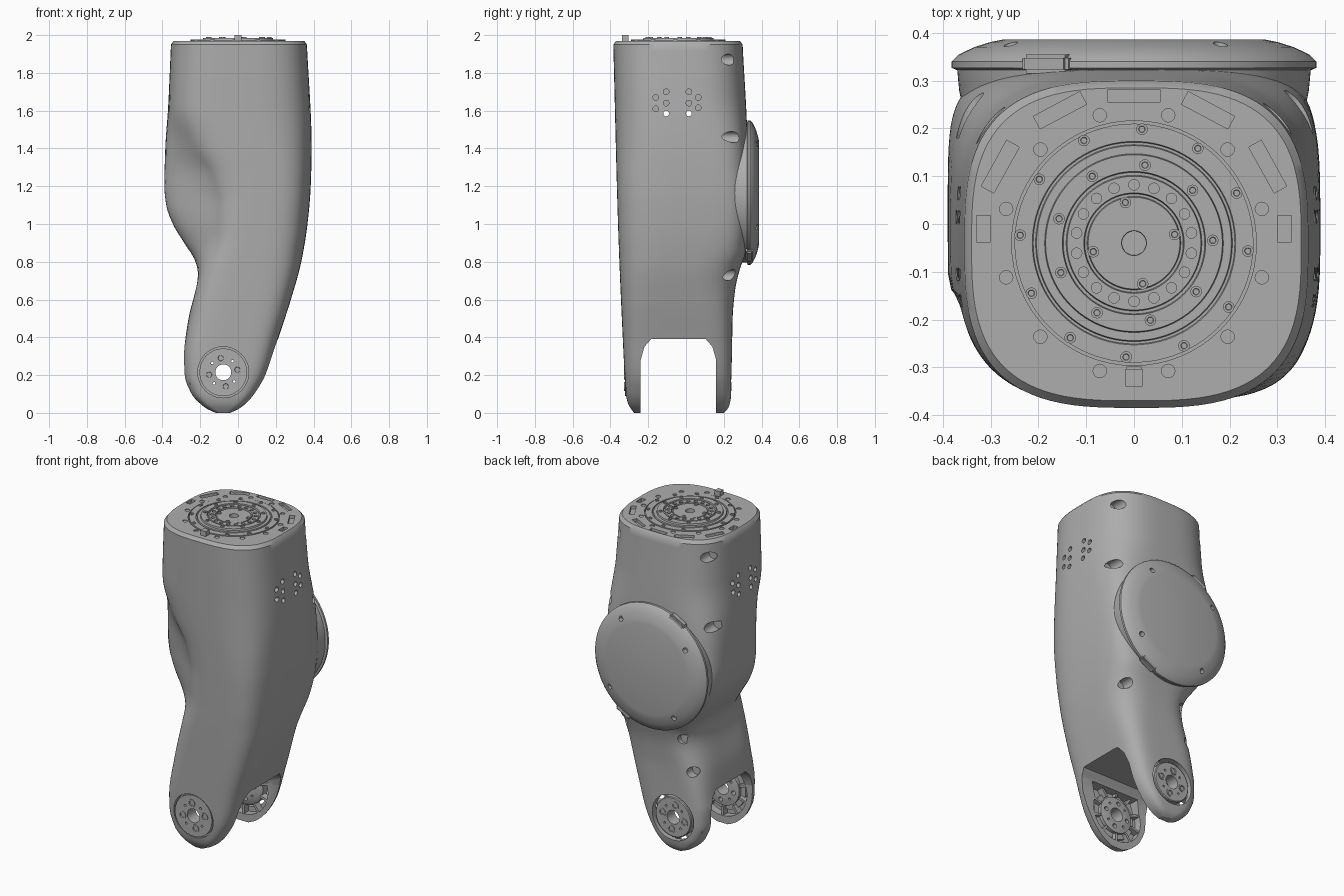
import bpy, bmesh, math
from mathutils import Vector, Matrix

default = bpy.data.objects.get("Cube")
if default:
    bpy.data.objects.remove(default, do_unlink=True)

grey = bpy.data.materials.new("satin grey")
grey.use_nodes = True
colour = (0.42, 0.42, 0.42, 1)
grey.diffuse_color = colour
grey.node_tree.nodes["Principled BSDF"].inputs["Base Color"].default_value = colour


# ---------- helpers ----------
def curve(keys, z):
    """Smooth monotone interpolation through (z, value) keys."""
    if z <= keys[0][0]:
        return keys[0][1]
    if z >= keys[-1][0]:
        return keys[-1][1]
    slope = [(b[1] - a[1]) / (b[0] - a[0]) for a, b in zip(keys, keys[1:])]
    tang = [slope[0]]
    for a, b in zip(slope, slope[1:]):
        tang.append(2 * a * b / (a + b) if a * b > 0 else 0)
    tang.append(slope[-1])
    i = next(k for k in range(len(slope)) if z <= keys[k + 1][0])
    h = keys[i + 1][0] - keys[i][0]
    t = (z - keys[i][0]) / h
    s = t * t * (3 - 2 * t)
    bend = t * (1 - t) * h * ((1 - t) * tang[i] - t * tang[i + 1])
    return keys[i][1] * (1 - s) + keys[i + 1][1] * s + bend


def loft(bm, rings):
    rows = [[bm.verts.new(p) for p in ring] for ring in rings]
    n = len(rows[0])
    for a, b in zip(rows, rows[1:]):
        for i in range(n):
            j = (i + 1) % n
            bm.faces.new((a[i], a[j], b[j], b[i]))
    bm.faces.new(rows[0][::-1])
    bm.faces.new(rows[-1])


def lathe(bm, profile, origin, axis="Z", seg=64):
    turn = Vector((0, 1, 0) if axis == "Y" else (0, 0, 1)).to_track_quat("Z", "Y")
    rings = []
    for r, h in profile:
        ang = [math.tau * i / seg for i in range(seg)]
        rings.append([Vector(origin) + turn @ Vector((r * math.cos(a), r * math.sin(a), h)) for a in ang])
    loft(bm, rings)


def cyl(bm, p, q, r, seg=24):
    p, q = Vector(p), Vector(q)
    m = Matrix.Translation((p + q) / 2) @ (q - p).to_track_quat("Z", "Y").to_matrix().to_4x4()
    bmesh.ops.create_cone(bm, cap_ends=True, segments=seg, radius1=r, radius2=r, depth=(q - p).length, matrix=m)


def box(bm, centre, size, angle=0, axis="Z"):
    m = Matrix.Translation(centre) @ Matrix.Rotation(angle, 4, axis) @ Matrix.Diagonal((*size, 1))
    bmesh.ops.create_cube(bm, size=1, matrix=m)


def prism(bm, pts, axis, lo, hi):
    def place(a, b, d):
        return (d, a, b) if axis == "X" else (a, d, b) if axis == "Y" else (a, b, d)
    loft(bm, [[place(a, b, d) for a, b in pts] for d in (lo, hi)])


def polar(cx, cy, r, deg):
    return cx + r * math.cos(math.radians(deg)), cy + r * math.sin(math.radians(deg))


def part(name, build, angle=35):
    bm = bmesh.new()
    build(bm)
    bmesh.ops.recalc_face_normals(bm, faces=bm.faces)
    mesh = bpy.data.meshes.new(name)
    bm.to_mesh(mesh)
    bm.free()
    mesh.materials.append(grey)
    mesh.shade_smooth()
    mesh.set_sharp_from_angle(angle=math.radians(angle))
    obj = bpy.data.objects.new(name, mesh)
    bpy.context.scene.collection.objects.link(obj)
    return obj


def cut(obj, build):
    tool = part("cutter", build)
    mod = obj.modifiers.new("cut", "BOOLEAN")
    mod.operation, mod.solver, mod.object = "DIFFERENCE", "EXACT", tool
    bpy.context.view_layer.update()
    mesh = bpy.data.meshes.new_from_object(obj.evaluated_get(bpy.context.evaluated_depsgraph_get()))
    obj.modifiers.clear()
    obj.data = mesh
    bpy.data.objects.remove(tool, do_unlink=True)
    mesh.shade_smooth()
    mesh.set_sharp_from_angle(angle=math.radians(35))


# ---------- main shell: outline curves over height ----------
left_front = [(0, -.12), (.02, -.165), (.05, -.205), (.1, -.25), (.2, -.288), (.3, -.292), (.5, -.262),
              (.76, -.212), (.95, -.165), (1.1, -.165), (1.25, -.2), (1.42, -.3), (1.62, -.368), (1.95, -.355)]
left_back = [(.3, -.292), (.5, -.262), (.74, -.212), (.8, -.225), (.9, -.285), (1, -.345),
             (1.1, -.38), (1.2, -.39), (1.4, -.385), (1.62, -.37), (1.95, -.355)]
right = [(0, -.04), (.02, .005), (.05, .045), (.1, .09), (.2, .15), (.4, .215), (.6, .28),
         (.8, .335), (1, .368), (1.2, .385), (1.4, .39), (1.95, .365)]
front = [(0, -.275), (.02, -.29), (.05, -.307), (.1, -.318), (.4, -.335), (1, -.36), (1.95, -.385)]
back = [(0, .2), (.02, .22), (.05, .232), (.1, .24), (.5, .247), (.65, .26), (.76, .285),
        (.86, .318), (1, .325), (1.4, .325), (1.95, .3)]
square_front = [(0, 6), (.4, 5), (1, 3.5), (1.95, 3)]
square_back = [(0, 6), (.4, 5), (.7, 3.5), (1.1, 6), (1.3, 5), (1.7, 3), (1.95, 3)]


def section(z, inset=0, lift=0):
    yf, yb, xr = curve(front, z) + inset, curve(back, z) - inset, curve(right, z) - inset
    lf, lb = curve(left_front, z), (curve(left_back, z) if z > .3 else curve(left_front, z))
    ring = []
    for i in range(96):
        a = math.tau * (i + .5) / 96
        c, s = math.cos(a), math.sin(a)
        n = 2 / curve(square_back if s > 0 else square_front, z)
        u, v = math.copysign(abs(c) ** n, c), math.copysign(abs(s) ** n, s)
        y = (yf + yb) / 2 + (yb - yf) / 2 * v
        t = min(1, max(0, (y + .32) / .2))
        xl = lf + (lb - lf) * t * t * (3 - 2 * t) + inset
        ring.append(((xl + xr) / 2 + (xr - xl) / 2 * u, y, z + lift))
    return ring


def shell(bm):
    rows = 80
    rings = [section(1.95 * (i / rows) ** 1.4) for i in range(rows + 1)]
    loft(bm, rings + [section(1.95, .015, .02)])


body = part("leg_shell", shell)
HUB = (-.078, .215)

# fork opening between the two lower arms
fork = [(-.24, -.1), (-.24, .28), (-.22, .35), (-.185, .39), (.105, .39), (.14, .35), (.16, .28), (.16, -.1)]
cut(body, lambda bm: prism(bm, fork, "X", -1, 1))


def pockets(bm):
    outline = [polar(*HUB, .17, d) for d in range(160, 390, 10)] + [(.12, .35), (-.21, .35)]
    prism(bm, outline, "Y", -.285, -.2)
    prism(bm, outline, "Y", .12, .205)


def hub_bores(bm):
    cyl(bm, (HUB[0], -.5, HUB[1]), (HUB[0], -.2, HUB[1]), .135, 48)
    cyl(bm, (HUB[0], .1, HUB[1]), (HUB[0], .5, HUB[1]), .14, 48)


def shell_holes(bm):
    # side vents, the lowest pair passing right through
    for y, z in [(-.16, 1.67), (-.16, 1.61), (-.105, 1.7), (-.105, 1.64), (.015, 1.7), (.015, 1.64),
                 (.065, 1.67), (.065, 1.615)]:
        for side in (-1, 1):
            cyl(bm, (side * .5, y, z), (side * .3, y, z), .015, 16)
    for y in (-.105, .015):
        cyl(bm, (-.5, y, 1.585), (.5, y, 1.585), .015, 16)
    # screw wells sunk from the back
    for x, y, z in [(-.3, .16, 1.87), (.3, .16, 1.87), (.345, .18, 1.46), (-.345, .18, 1.46),
                    (.255, .18, .73), (-.15, .22, .715), (-.2, .18, .52)]:
        cyl(bm, (x, y, z), (x, .5, z), .03)
    # top recess, slots and shallow spot faces
    cyl(bm, (0, -.04, 1.955), (0, -.04, 2.1), .256, 64)
    box(bm, (0, .268, 1.99), (.11, .025, .08))
    for s in (-1, 1):
        box(bm, (s * .155, .238, 1.99), (.11, .03, .08), -s * math.radians(28))
        box(bm, (s * .28, .12, 1.99), (.11, .03, .08), -s * math.radians(61))
        box(bm, (s * .315, -.01, 1.99), (.03, .055, .08))
    for k in range(12):
        x, y = polar(0, -.04, .277, 15 + 30 * k)
        cyl(bm, (x, y, 1.966), (x, y, 2.1), .014, 16)
    box(bm, (0, -.318, 1.99), (.03, .04, .05))


for tool in (pockets, hub_bores, shell_holes):
    cut(body, tool)


# ---------- pivot hubs and ribs on both arms ----------
def hub(name, profile):
    obj = part(name, lambda bm: lathe(bm, profile, (HUB[0], 0, HUB[1]), "Y"))

    def holes(bm):
        cyl(bm, (HUB[0], -1, HUB[1]), (HUB[0], 1, HUB[1]), .042, 32)
        for k in range(4):
            x, z = polar(*HUB, .076, 10 + 90 * k)
            cyl(bm, (x, -1, z), (x, 1, z), .013, 16)
            x, z = polar(*HUB, .076, 50 + 90 * k)
            cyl(bm, (x, -1, z), (x, 1, z), .007, 12)
    cut(obj, holes)


hub("front_hub", [(.126, -.323), (.126, -.295), (.14, -.295), (.14, -.27), (.11, -.27), (.11, -.25), (.07, -.243)])
hub("back_hub", [(.07, .163), (.11, .17), (.122, .18), (.122, .232), (.117, .236)])


def screw_rings(bm):
    for k in range(4):
        x, z = polar(*HUB, .076, 10 + 90 * k)
        for y, s in ((-.323, -1), (.236, 1)):
            lathe(bm, [(.024, -.003 * s), (.024, .004 * s), (.015, .004 * s), (.013, -.002 * s)], (x, y, z), "Y", 20)


part("hub_screws", screw_rings)


def ribs(bm):
    for k in range(10):
        d = 18 + 36 * k
        x, z = polar(*HUB, .152, d)
        for y in (-.267, .187):
            box(bm, (x, y, z), (.07, .044, .014), -math.radians(d), "Y")


part("arm_ribs", ribs)

# ---------- round back cover ----------
cover = part("back_cover", lambda bm: lathe(bm, [
    (.33, .1), (.366, .28), (.37, .322), (.382, .327), (.382, .34), (.368, .354),
    (.335, .37), (.3, .381), (.275, .386)], (0, 0, 1.165), "Y", 96))


def cover_holes(bm):
    for k in range(4):
        x, z = polar(0, 1.165, .315, 55 + 90 * k)
        cyl(bm, (x, .35, z), (x, .5, z), .015, 16)


cut(cover, cover_holes)


def tabs(bm):
    for d in (119, 299):
        x, z = polar(0, 1.165, .37, d)
        box(bm, (x, .335, z), (.04, .04, .11), -math.radians(d), "Y")
    bmesh.ops.bevel(bm, geom=bm.edges[:], offset=.008, segments=2, affect="EDGES")


part("cover_tabs", tabs)

# ---------- top drive flange ----------
flange = part("top_flange", lambda bm: lathe(bm, [
    (.25, 1.945), (.25, 1.973), (.213, 1.973), (.211, 1.967), (.206, 1.967), (.204, 1.975), (.187, 1.975),
    (.185, 1.985), (.15, 1.985), (.148, 1.975), (.142, 1.975), (.14, 1.983), (.105, 1.983), (.103, 1.972),
    (.098, 1.972), (.096, 1.98), (.026, 1.98), (.025, 1.95)], (0, -.04, 0), seg=96), 30)


def flange_holes(bm):
    for k in range(18):
        x, y = polar(0, -.04, .122, 10 + 20 * k)
        cyl(bm, (x, y, 1.965), (x, y, 2.1), .011, 16)


cut(flange, flange_holes)


def bolts(bm):
    for count, radius, start, z in ((12, .239, 86, 1.973), (9, .165, 82, 1.985), (4, .087, 12, 1.98)):
        for k in range(count):
            x, y = polar(0, -.04, radius, start + 360 * k / count)
            lathe(bm, [(.012, -.005), (.012, .004), (.007, .004), (.006, .001)], (x, y, z), seg=16)


part("flange_bolts", bolts)
part("locating_pin", lambda bm: box(bm, (0, -.322, 1.98), (.036, .036, .04)))
